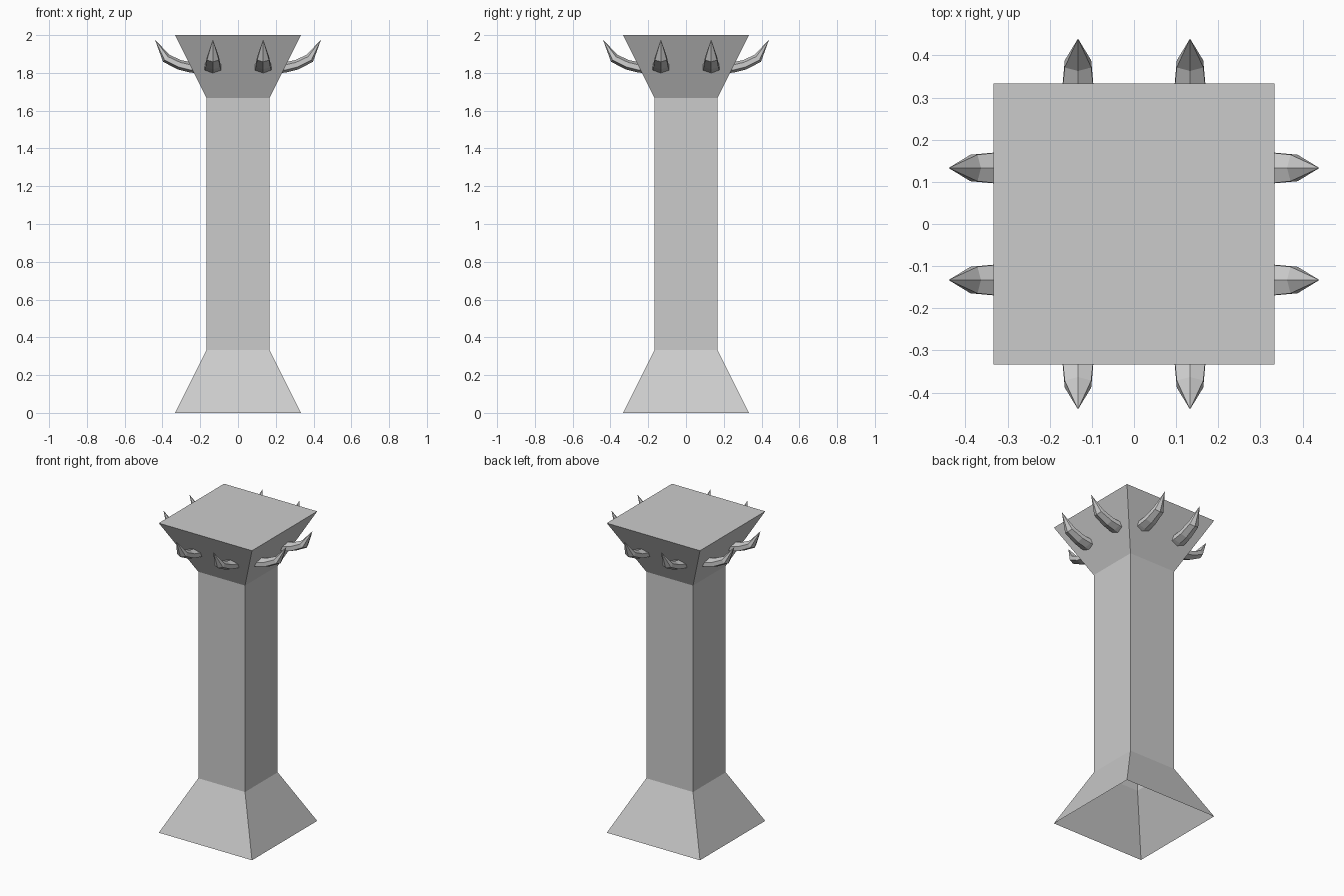
import bpy, bmesh, math
from mathutils import Matrix, Vector

if "Cube" in bpy.data.objects:
    bpy.data.objects.remove(bpy.data.objects["Cube"])


def finish(bm, name):
    bmesh.ops.recalc_face_normals(bm, faces=bm.faces)
    me = bpy.data.meshes.new(name)
    bm.to_mesh(me)
    bm.free()
    ob = bpy.data.objects.new(name, me)
    bpy.context.collection.objects.link(ob)
    return ob


def skin(bm, rings):
    for a, b in zip(rings, rings[1:]):
        n = len(a)
        for i in range(n):
            j = (i + 1) % n
            bm.faces.new((a[i], a[j], b[j], b[i]))


# Square pillar: flared base (open below), shaft, flared capital
W, N = 0.333, 0.167
bm = bmesh.new()
rings = [[bm.verts.new((sx * h, sy * h, z))
          for sx, sy in ((-1, -1), (1, -1), (1, 1), (-1, 1))]
         for h, z in ((W, 0), (N, 0.333), (N, 1.667), (W, 2))]
skin(bm, rings)
bm.faces.new(rings[-1])
finish(bm, "pillar")

# Horn stations: outward distance, height, half width, half thickness, tilt
HORN = ((0.215, 1.825, 0.047, 0.028, 10),
        (0.255, 1.830, 0.045, 0.027, 12),
        (0.310, 1.843, 0.040, 0.026, 18),
        (0.380, 1.877, 0.033, 0.025, 42))
TIP = (0.44, 1.977)
SIDES = 6


def horn(name, angle, offset):
    bm = bmesh.new()
    rings = []
    for d, z, w, t, tilt in HORN:
        a = math.radians(tilt)
        ring = []
        for i in range(SIDES):
            p = math.tau * i / SIDES + math.pi / 2
            u, v = w * 1.1 * math.cos(p), t * math.sin(p)
            ring.append(bm.verts.new((d - v * math.sin(a), offset + u, z + v * math.cos(a))))
        rings.append(ring)
    skin(bm, rings)
    bm.faces.new(rings[0])
    tip = bm.verts.new((TIP[0], offset, TIP[1]))
    last = rings[-1]
    for i in range(SIDES):
        bm.faces.new((last[i], last[(i + 1) % SIDES], tip))
    bm.transform(Matrix.Rotation(angle, 4, 'Z'))
    finish(bm, name)


# Two horns on every side of the capital
for k, side in enumerate(("right", "back", "left", "front")):
    for n, off in enumerate((-0.133, 0.133), 1):
        horn(f"{side}_horn_{n}", k * math.pi / 2, off)
